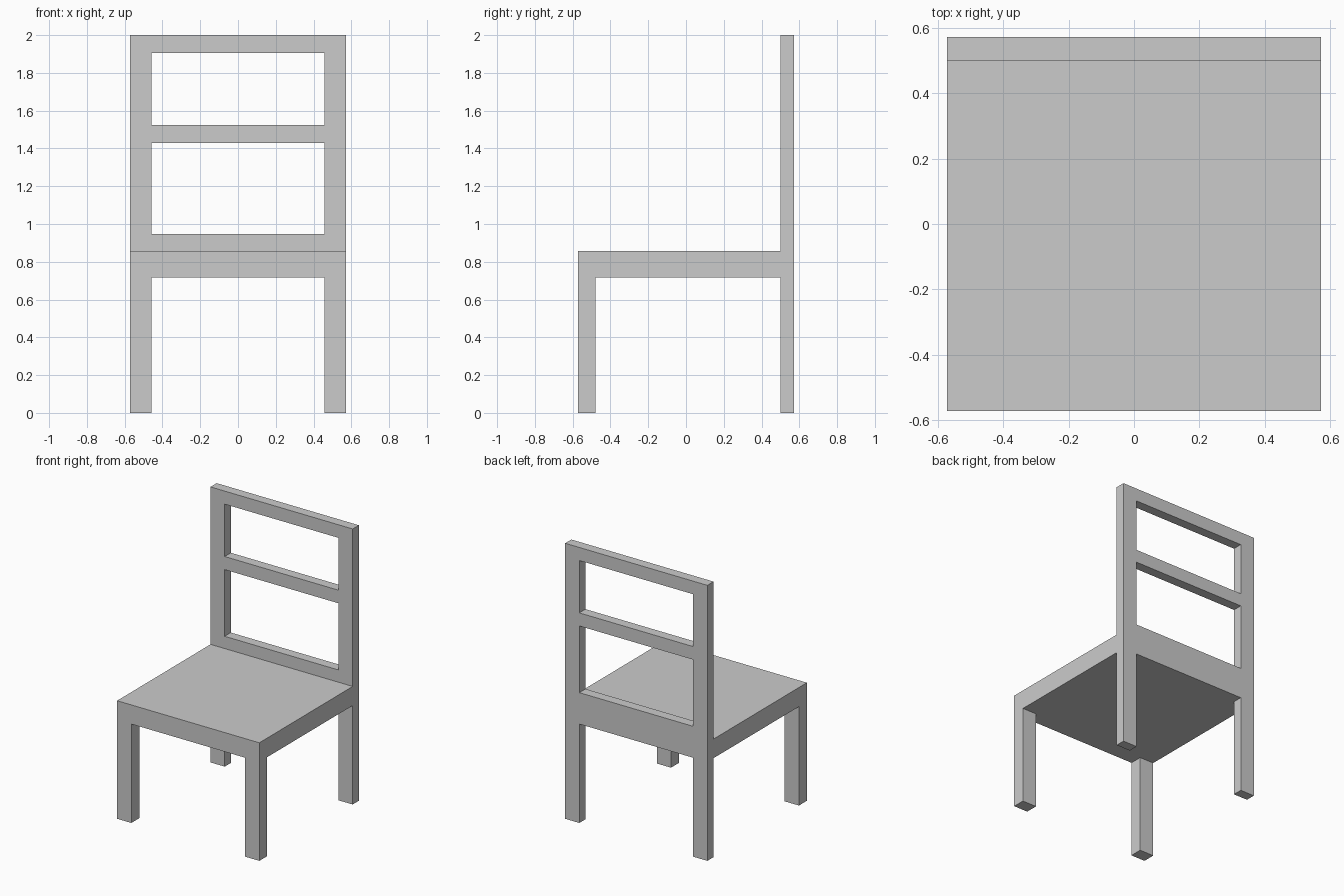
import bpy
import bmesh
from mathutils import Vector

if "Cube" in bpy.data.objects:
    bpy.data.objects.remove(bpy.data.objects["Cube"])

HALF = 0.571        # half width and half depth
INNER = 0.457       # inner side of legs and posts
BACK = 0.5          # front face of the backrest
SEAT_LOW, SEAT_TOP = 0.718, 0.857


def box(name, x, y, z):
    """Box spanning the given (min, max) ranges."""
    bm = bmesh.new()
    bmesh.ops.create_cube(bm, size=1)
    size = Vector((x[1] - x[0], y[1] - y[0], z[1] - z[0]))
    bmesh.ops.scale(bm, vec=size, verts=bm.verts)
    bmesh.ops.translate(bm, vec=Vector((sum(x), sum(y), sum(z))) / 2, verts=bm.verts)
    mesh = bpy.data.meshes.new(name)
    bm.to_mesh(mesh)
    bm.free()
    obj = bpy.data.objects.new(name, mesh)
    bpy.context.collection.objects.link(obj)
    return obj


# Seat slab
box("seat", (-HALF, HALF), (-HALF, BACK), (SEAT_LOW, SEAT_TOP))

# Front legs and full-height back posts
for side, x in (("left", (-HALF, -INNER)), ("right", (INNER, HALF))):
    box(f"front_leg_{side}", x, (-HALF, -0.48), (0, SEAT_LOW))
    box(f"back_post_{side}", x, (BACK, HALF), (0, 2))

# Backrest rails between the posts
for name, z in (("lower_rail", (SEAT_LOW, 0.946)),
                ("middle_rail", (1.43, 1.525)),
                ("top_rail", (1.905, 2.0))):
    box(name, (-INNER, INNER), (BACK, HALF), z)
